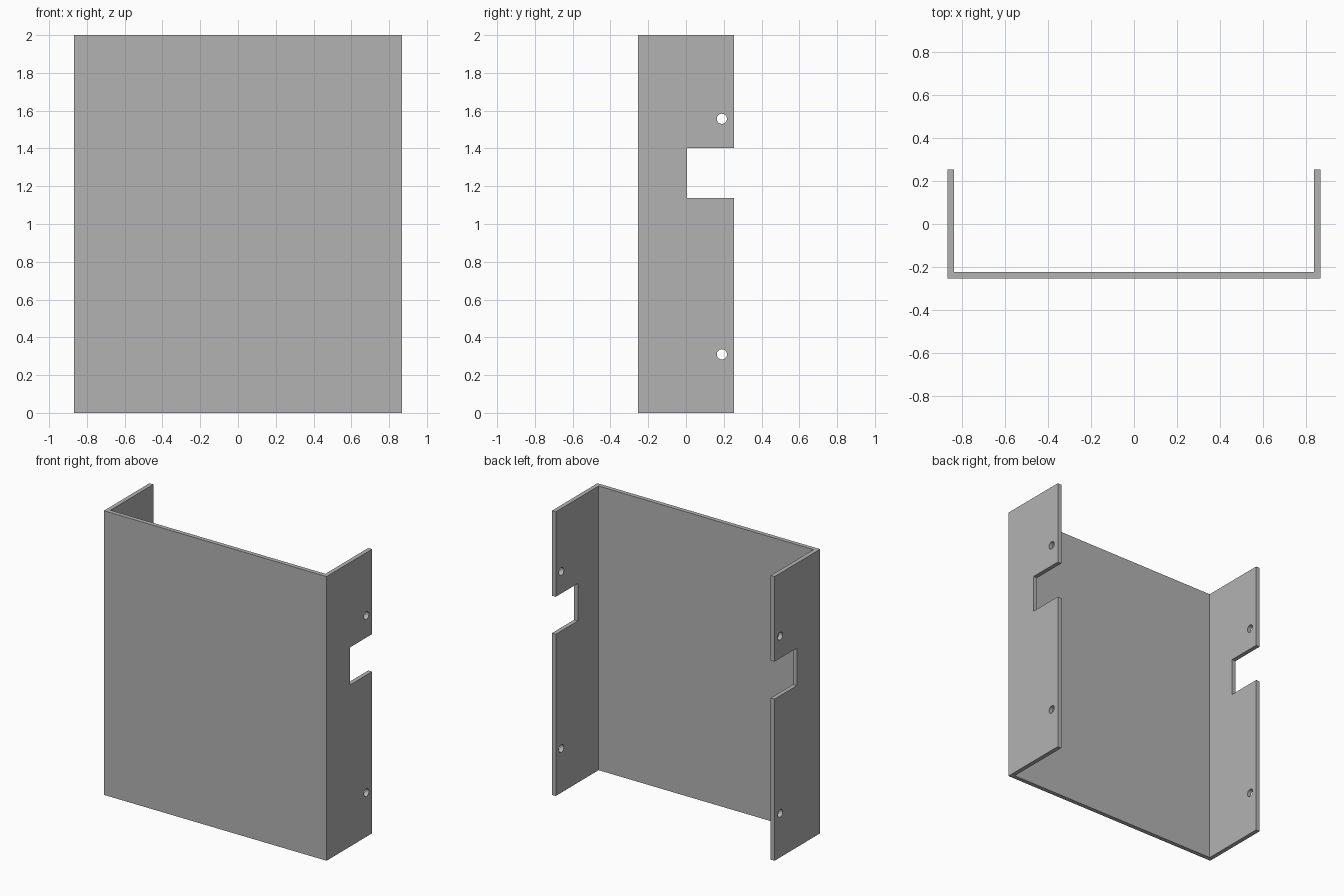
import bpy
import math

if "Cube" in bpy.data.objects:
    bpy.data.objects.remove(bpy.data.objects["Cube"], do_unlink=True)

HALF_W, HALF_D, HEIGHT, WALL = 0.867, 0.253, 2.0, 0.03

# Plain grey sheet metal
grey = bpy.data.materials.new("grey metal")
grey.use_nodes = True
colour = (0.45, 0.45, 0.45, 1)
grey.diffuse_color = colour
grey.node_tree.nodes["Principled BSDF"].inputs["Base Color"].default_value = colour

# U-shaped channel: half profile mirrored across x, extruded upward
half = [(HALF_W, -HALF_D), (HALF_W, HALF_D),
        (HALF_W - WALL, HALF_D), (HALF_W - WALL, -HALF_D + WALL)]
profile = half + [(-x, y) for x, y in reversed(half)]
n = len(profile)
verts = [(x, y, z) for z in (0, HEIGHT) for x, y in profile]
faces = [tuple(reversed(range(n))), tuple(range(n, 2 * n))]
faces += [(i, (i + 1) % n, (i + 1) % n + n, i + n) for i in range(n)]
mesh = bpy.data.meshes.new("folded_panel")
mesh.from_pydata(verts, [], faces)
mesh.materials.append(grey)
panel = bpy.data.objects.new("folded_panel", mesh)
bpy.context.collection.objects.link(panel)


def cut(cutter):
    """Subtract a cutter from the panel, then discard it."""
    cutter.hide_render = True
    cutter.data.materials.append(grey)
    mod = panel.modifiers.new("cut", "BOOLEAN")
    mod.operation = "DIFFERENCE"
    mod.solver = "EXACT"
    mod.object = cutter
    bpy.ops.object.select_all(action="DESELECT")
    bpy.context.view_layer.objects.active = panel
    panel.select_set(True)
    bpy.ops.object.modifier_apply(modifier=mod.name)
    bpy.data.objects.remove(cutter, do_unlink=True)


# Rectangular notch through the rear edge of both flanges
NOTCH_Y, NOTCH_LOW, NOTCH_HIGH = 0.006, 1.138, 1.402
bpy.ops.mesh.primitive_cube_add(
    size=1, location=(0, NOTCH_Y + 0.2, (NOTCH_LOW + NOTCH_HIGH) / 2))
notch = bpy.context.object
notch.name = "notch_cutter"
notch.scale = (2, 0.4, NOTCH_HIGH - NOTCH_LOW)
cut(notch)

# Screw holes through both flanges
for z in (0.31, 1.557):
    bpy.ops.mesh.primitive_cylinder_add(
        vertices=32, radius=0.027, depth=2, location=(0, 0.19, z),
        rotation=(0, math.pi / 2, 0))
    bpy.context.object.name = "hole_cutter"
    cut(bpy.context.object)

# Smooth only the hole walls
bpy.ops.object.shade_smooth_by_angle(angle=math.radians(30))
